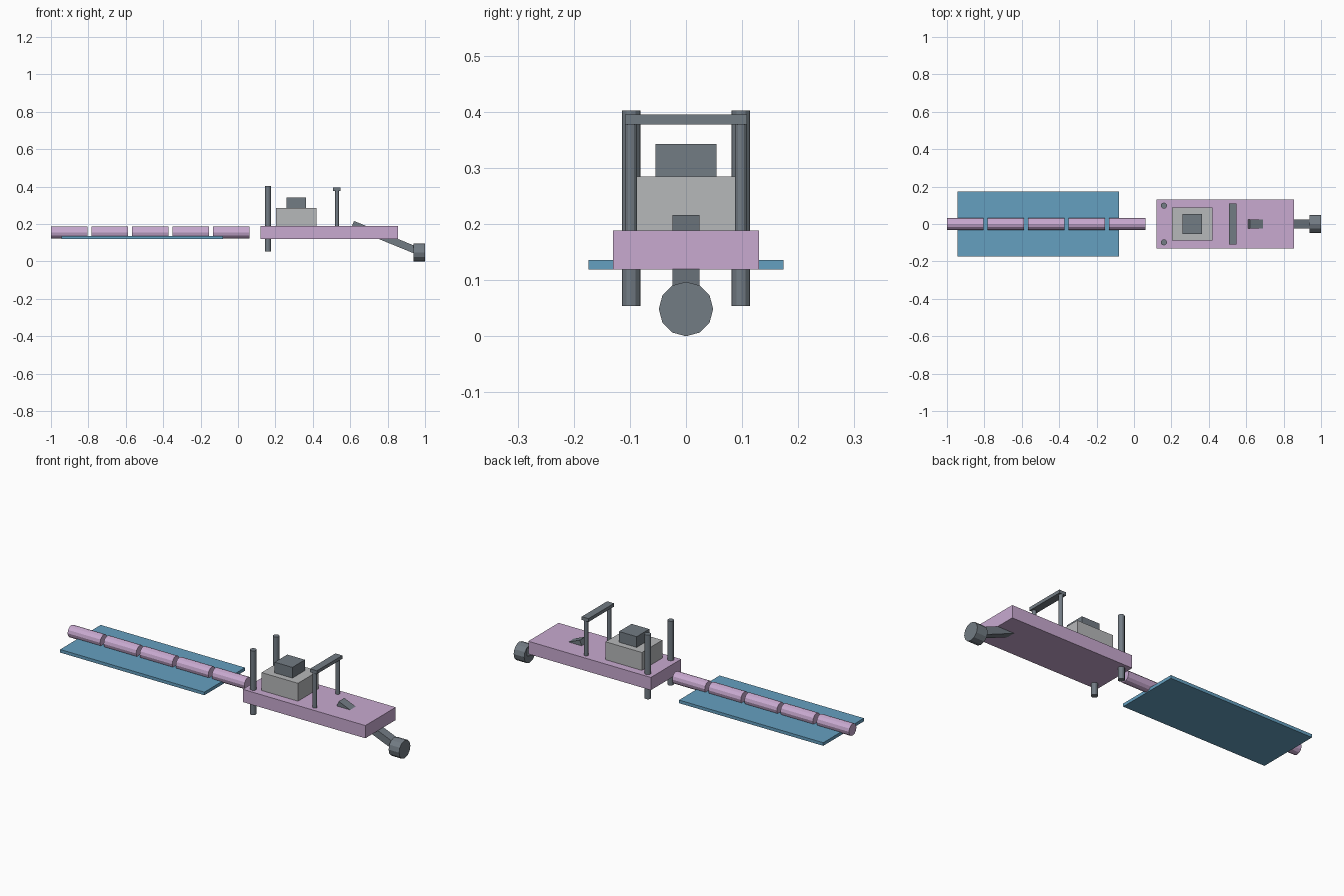
import bpy, math
from mathutils import Vector

if "Cube" in bpy.data.objects:
    bpy.data.objects.remove(bpy.data.objects["Cube"])


def material(name, rgb):
    m = bpy.data.materials.new(name)
    m.diffuse_color = (*rgb, 1)
    m.use_nodes = True
    m.node_tree.nodes["Principled BSDF"].inputs["Base Color"].default_value = m.diffuse_color
    return m


LILAC = material("lilac", (0.58, 0.40, 0.63))
BLUE = material("blue", (0.13, 0.35, 0.53))
LIGHT = material("light_grey", (0.47, 0.48, 0.49))
DARK = material("dark_grey", (0.17, 0.20, 0.23))


def finish(name, mat):
    ob = bpy.context.object
    ob.name = name
    ob.data.materials.append(mat)
    return ob


def box(name, lo, hi, mat):
    lo, hi = Vector(lo), Vector(hi)
    bpy.ops.mesh.primitive_cube_add(size=1, location=(lo + hi) / 2)
    ob = finish(name, mat)
    ob.scale = hi - lo
    return ob


def rod(name, a, b, r, mat, sides=12):
    a, b = Vector(a), Vector(b)
    d = b - a
    bpy.ops.mesh.primitive_cylinder_add(vertices=sides, radius=r, depth=d.length, location=(a + b) / 2)
    ob = finish(name, mat)
    ob.rotation_euler = (0, math.pi / 2, 0) if abs(d.x) > abs(d.z) else (0, 0, 0)
    return ob


# Flat load deck with a row of tubes along its middle
box("load_deck", (-0.945, -0.174, 0.119), (-0.08, 0.174, 0.136), BLUE)
for i in range(5):
    x = -1 + i * 0.2163
    rod(f"tube_{i + 1}", (x, 0, 0.155), (x + 0.195, 0, 0.155), 0.032, LILAC)

# Main body and stacked housings
box("body", (0.12, -0.13, 0.119), (0.855, 0.13, 0.188), LILAC)
box("housing", (0.203, -0.088, 0.186), (0.421, 0.088, 0.285), LIGHT)
box("housing_cap", (0.258, -0.054, 0.285), (0.364, 0.054, 0.343), DARK)

# Posts through the body, and the raised handle frame
for side, y in (("right", -0.098), ("left", 0.098)):
    rod(f"post_{side}", (0.16, y, 0.054), (0.16, y, 0.402), 0.0165, DARK)
    rod(f"handle_leg_{side}", (0.53, y, 0.17), (0.53, y, 0.38), 0.011, DARK)
box("handle_bar", (0.508, -0.109, 0.377), (0.549, 0.109, 0.395), DARK)

# Sloping arm carrying the end roller
a, b = Vector((0.613, 0, 0.198)), Vector((0.97, 0, 0.052))
d = b - a
arm = box("end_arm", (-d.length / 2, -0.024, -0.0195), (d.length / 2, 0.024, 0.0195), DARK)
arm.location = (a + b) / 2
arm.rotation_euler = (0, math.atan2(-d.z, d.x), 0)
rod("end_roller", (0.937, 0, 0.0485), (1.0, 0, 0.0485), 0.0485, DARK)
